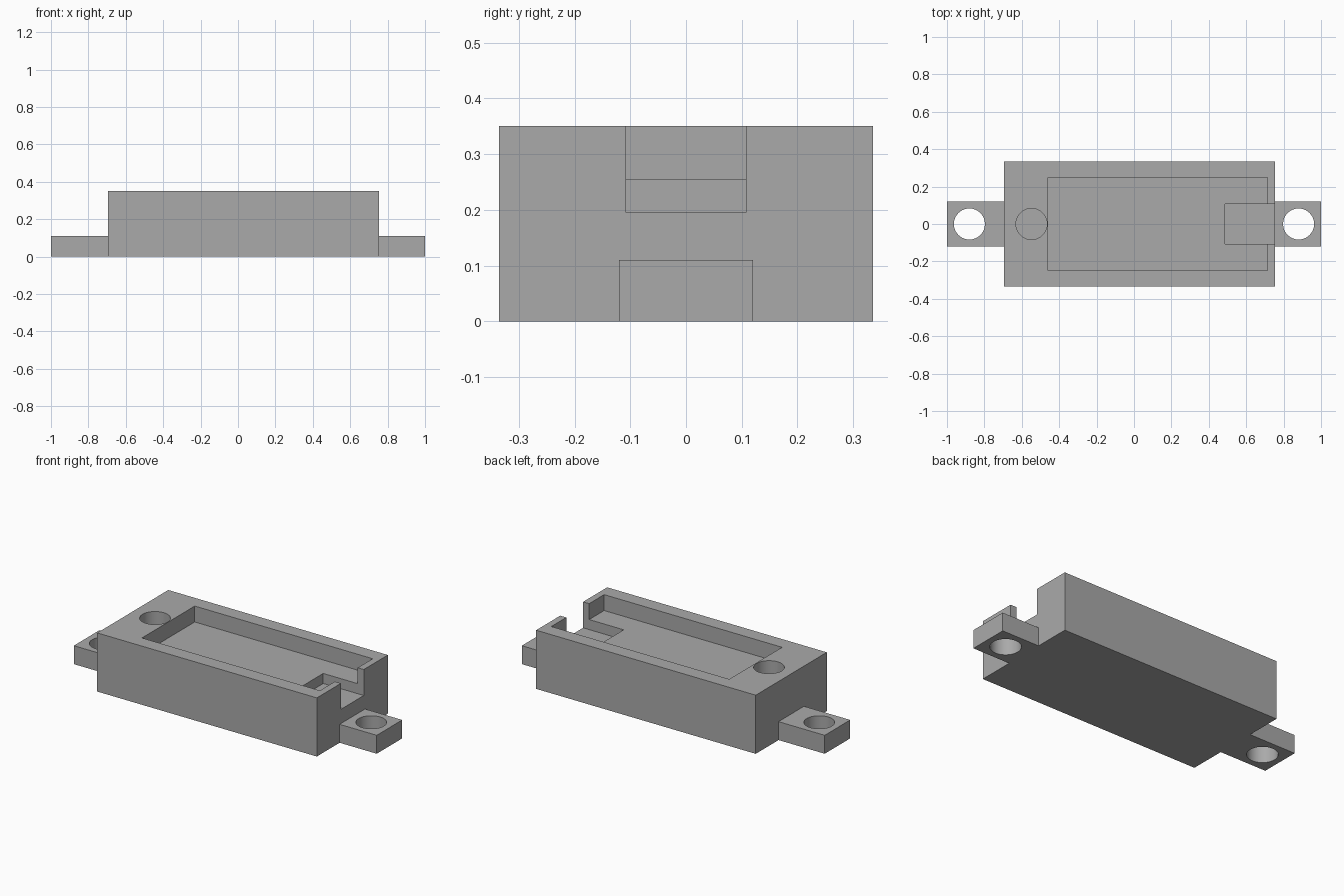
import bpy
import math

default = bpy.data.objects.get("Cube")
if default:
    bpy.data.objects.remove(default, do_unlink=True)

grey = bpy.data.materials.new("plain grey")
grey.use_nodes = True
colour = (0.4, 0.4, 0.4, 1)
grey.diffuse_color = colour
grey.node_tree.nodes["Principled BSDF"].inputs["Base Color"].default_value = colour


def box(name, x0, x1, half_y, z0, z1):
    bpy.ops.mesh.primitive_cube_add(size=1, location=((x0 + x1) / 2, 0, (z0 + z1) / 2))
    ob = bpy.context.object
    ob.name = name
    ob.scale = (x1 - x0, 2 * half_y, z1 - z0)
    bpy.ops.object.transform_apply(location=True, rotation=False, scale=True)
    ob.data.materials.append(grey)
    return ob


def drill(name, x, z0, z1):
    bpy.ops.mesh.primitive_cylinder_add(vertices=64, radius=0.083, depth=z1 - z0,
                                        location=(x, 0, (z0 + z1) / 2))
    ob = bpy.context.object
    ob.name = name
    ob.data.materials.append(grey)
    return ob


def combine(target, tool, operation):
    mod = target.modifiers.new(tool.name, "BOOLEAN")
    mod.operation = operation
    mod.solver = "EXACT"
    mod.object = tool
    tool.hide_render = True
    bpy.context.view_layer.objects.active = target
    bpy.ops.object.modifier_apply(modifier=mod.name)
    bpy.data.objects.remove(tool, do_unlink=True)


# Main block
housing = box("housing", -0.695, 0.755, 0.335, 0, 0.35)

# Mounting tabs at both ends
combine(housing, box("right_tab", -1, -0.6, 0.12, 0, 0.11), "UNION")
combine(housing, box("left_tab", 0.6, 1, 0.12, 0, 0.11), "UNION")

# Shallow tray and the deeper slot that opens through the end wall
combine(housing, box("tray_cutter", -0.46, 0.715, 0.249, 0.255, 0.5), "DIFFERENCE")
combine(housing, box("slot_cutter", 0.487, 0.9, 0.108, 0.195, 0.5), "DIFFERENCE")

# Screw holes through the tabs and a blind hole in the block
for x in (-0.88, 0.88):
    combine(housing, drill("screw_hole_cutter", x, -0.1, 0.2), "DIFFERENCE")
combine(housing, drill("blind_hole_cutter", -0.548, 0.11, 0.5), "DIFFERENCE")

# Smooth hole walls, crisp edges
bpy.ops.object.select_all(action="DESELECT")
housing.select_set(True)
bpy.context.view_layer.objects.active = housing
bpy.ops.object.shade_smooth_by_angle(angle=math.radians(30))
